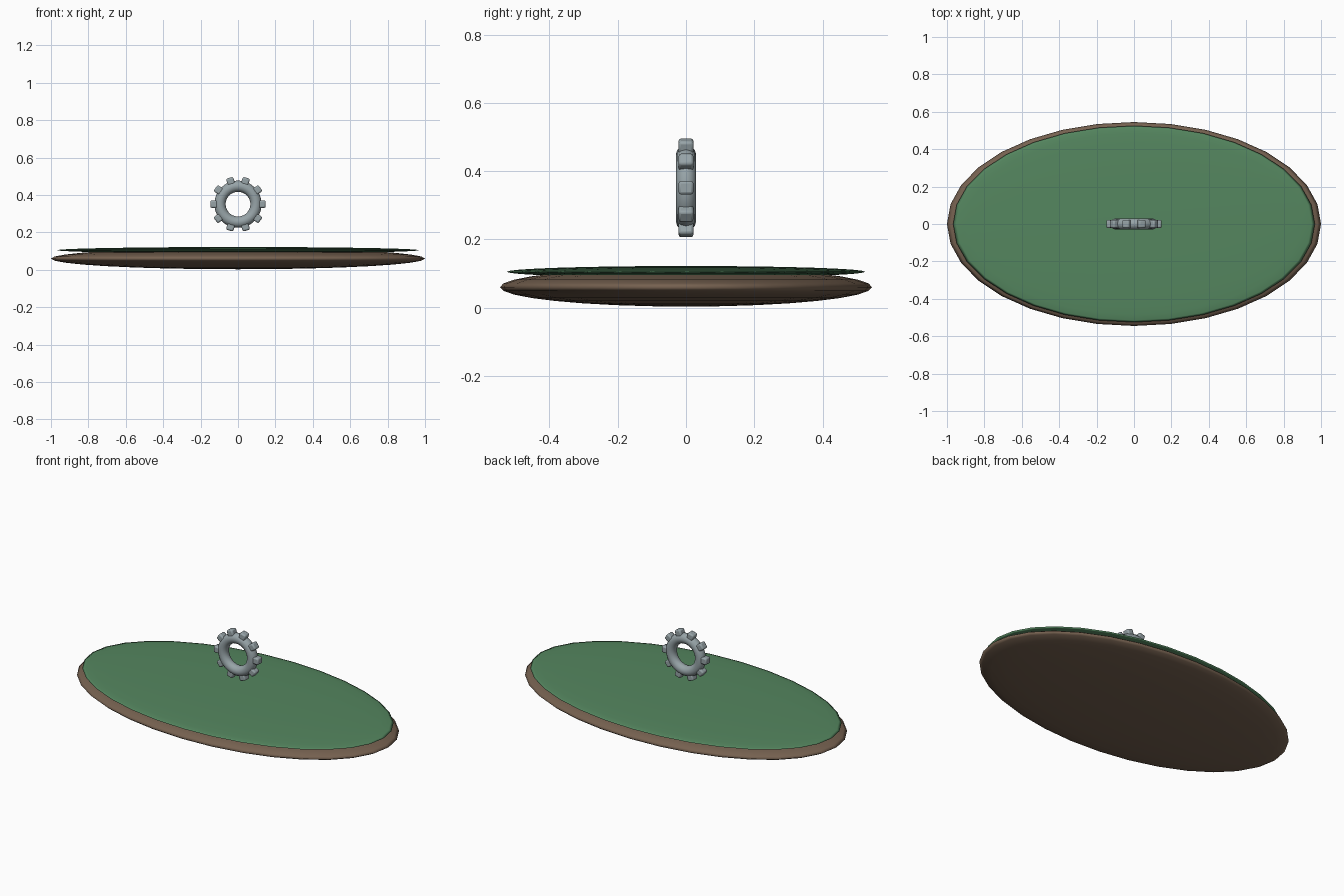
import bpy
import math

cube = bpy.data.objects.get("Cube")
if cube:
    bpy.data.objects.remove(cube, do_unlink=True)


def material(name, rgb):
    mat = bpy.data.materials.new(name)
    mat.use_nodes = True
    mat.diffuse_color = (*rgb, 1)
    mat.node_tree.nodes["Principled BSDF"].inputs["Base Color"].default_value = (*rgb, 1)
    return mat


def finish(name, mat, angle=60):
    obj = bpy.context.object
    obj.name = name
    obj.data.materials.append(mat)
    bpy.ops.object.shade_smooth_by_angle(angle=math.radians(angle))
    return obj


def disc(name, mat, z, radii):
    bpy.ops.mesh.primitive_uv_sphere_add(segments=32, ring_count=16, radius=1, location=(0, 0, z))
    bpy.context.object.scale = radii
    bpy.ops.object.transform_apply(location=False, rotation=False, scale=True)
    return finish(name, mat, 180)


earth = material("earth brown", (0.18, 0.12, 0.08))
grass = material("grass green", (0.09, 0.24, 0.115))
metal = material("grey metal", (0.31, 0.37, 0.39))

# Flattened ground with a thin grass layer on top
disc("ground_base", earth, 0.06, (1, 0.545, 0.057))
disc("grass_top", grass, 0.105, (0.967, 0.525, 0.017))

# Floating gear ring standing upright
HUB_Z = 0.351
bpy.ops.mesh.primitive_torus_add(major_radius=0.096, minor_radius=0.03,
                                 major_segments=48, minor_segments=12,
                                 location=(0, 0, HUB_Z), rotation=(math.pi / 2, 0, 0))
finish("gear_ring", metal)

# Ten rounded teeth around the ring
TEETH = 10
for i in range(TEETH):
    a = math.tau * i / TEETH
    bpy.ops.mesh.primitive_cube_add(
        size=1, location=(0.128 * math.cos(a), 0, HUB_Z + 0.128 * math.sin(a)),
        rotation=(0, -a, 0))
    tooth = bpy.context.object
    tooth.scale = (0.04, 0.044, 0.04)
    bpy.ops.object.transform_apply(location=False, rotation=False, scale=True)
    bevel = tooth.modifiers.new("rounded_edges", 'BEVEL')
    bevel.width = 0.008
    bevel.segments = 2
    finish(f"gear_tooth_{i + 1}", metal)
